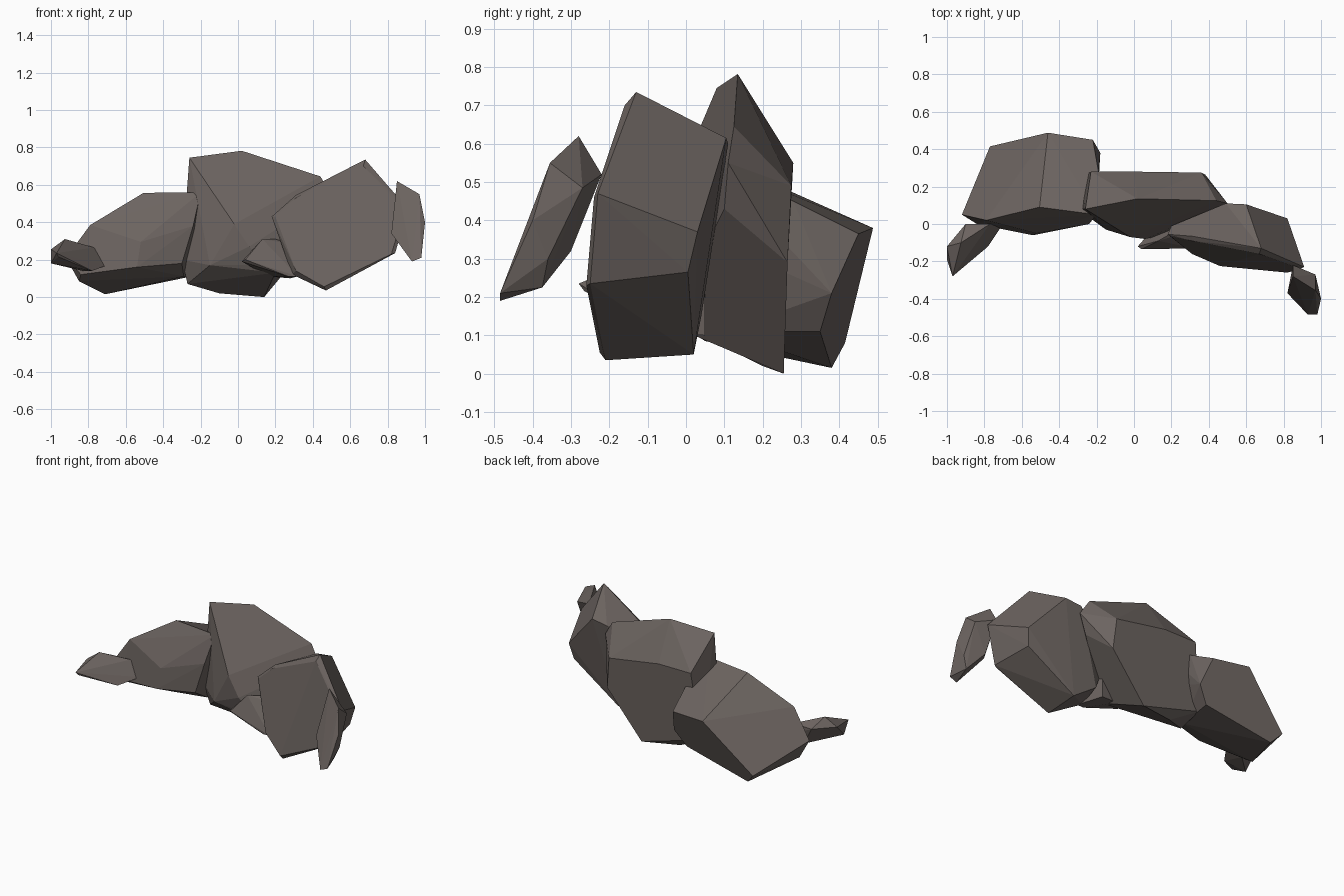
import bpy, bmesh, math

stone = bpy.data.materials.new("grey brown stone")
stone.diffuse_color = (0.15, 0.127, 0.117, 1)


def rock(name, corners):
    """Faceted boulder: the convex hull of its corner points, flat facets merged."""
    bm = bmesh.new()
    for c in corners:
        bm.verts.new(c)
    res = bmesh.ops.convex_hull(bm, input=bm.verts[:])
    junk = {g for g in res["geom_interior"] + res["geom_unused"]
            if isinstance(g, bmesh.types.BMVert)}
    bmesh.ops.delete(bm, geom=list(junk), context='VERTS')
    bmesh.ops.dissolve_limit(bm, angle_limit=math.radians(4),
                             verts=bm.verts[:], edges=bm.edges[:])
    bmesh.ops.recalc_face_normals(bm, faces=bm.faces[:])
    me = bpy.data.meshes.new(name)
    bm.to_mesh(me)
    bm.free()
    me.materials.append(stone)
    ob = bpy.data.objects.new(name, me)
    bpy.context.collection.objects.link(ob)
    return ob


# big boulder at the back left: ridge, left and back corners, underside, front
rock("left_boulder", [
    (-.505, .09, .557), (-.20, .05, .56), (-.46, .488, .38), (-.22, .45, .365),
    (-.79, .02, .385), (-.92, .05, .21), (-.77, .415, .08), (-.71, .38, .015),
    (-.18, .38, .21), (-.19, .28, .45), (-.25, .35, .11), (-.85, .05, .085),
    (-.84, .0, .12), (-.54, -.06, .16), (-.52, -.05, .295), (-.24, .0, .38),
    (-.30, -.01, .18), (-.29, .1, .11)])

# tallest boulder in the middle: top ridge, back, front, underside
rock("middle_boulder", [
    (-.26, .08, .745), (.02, .135, .782), (.44, .125, .645), (.50, .11, .55),
    (-.23, .28, .55), (0, .28, .55), (.18, .28, .5), (.36, .275, .49),
    (-.02, -.07, .39), (.06, -.08, .27), (-.21, .04, .38), (-.30, .08, .20),
    (-.15, -.03, .17), (.14, -.06, .17), (.2, -.05, .13), (.14, .255, 0),
    (-.10, .2, .02), (-.27, .1, .07), (-.28, .25, .12), (.38, .265, .29),
    (.45, .1, .43)])

# right slab: front face with a narrow bevelled rim, then back face
rock("right_boulder", [
    (.20, -.07, .43), (.31, -.09, .53), (.67, -.16, .70), (.89, -.24, .46),
    (.82, -.26, .23), (.46, -.225, .055), (.31, -.16, .14),
    (.18, -.055, .43), (.31, -.065, .545), (.68, -.13, .735), (.91, -.23, .47),
    (.84, -.25, .235), (.47, -.21, .035), (.29, -.12, .12),
    (.20, -.01, .42), (.49, .11, .60), (.60, .105, .615), (.82, .03, .37),
    (.80, .005, .265), (.47, .02, .05), (.32, .04, .15)])

# small stone at the far left
rock("left_stone", [
    (-1, -.12, .255), (-1, -.19, .18), (-.97, -.28, .235), (-.96, -.265, .215),
    (-.925, -.10, .31), (-.77, 0, .265), (-.70, 0, .17), (-.78, -.12, .14),
    (-.83, -.02, .14), (-.90, 0, .26)])

# small stone wedged at the front
rock("front_stone", [
    (.02, -.12, .19), (.04, -.135, .2), (.13, -.09, .31), (.20, -.05, .31),
    (.30, -.04, .28), (.32, -.13, .11), (.27, -.13, .11), (.20, -.13, .14),
    (.08, -.06, .2), (.16, .04, .11), (.28, .05, .1), (.28, .05, .22)])

# leaning shard at the far right
rock("right_stone", [
    (.85, -.28, .62), (.97, -.355, .55), (.97, -.27, .485), (1, -.40, .40),
    (.98, -.36, .30), (.98, -.485, .21), (.93, -.485, .19), (.95, -.375, .225),
    (.87, -.30, .32), (.85, -.22, .52), (.82, -.37, .34), (.84, -.31, .52)])
